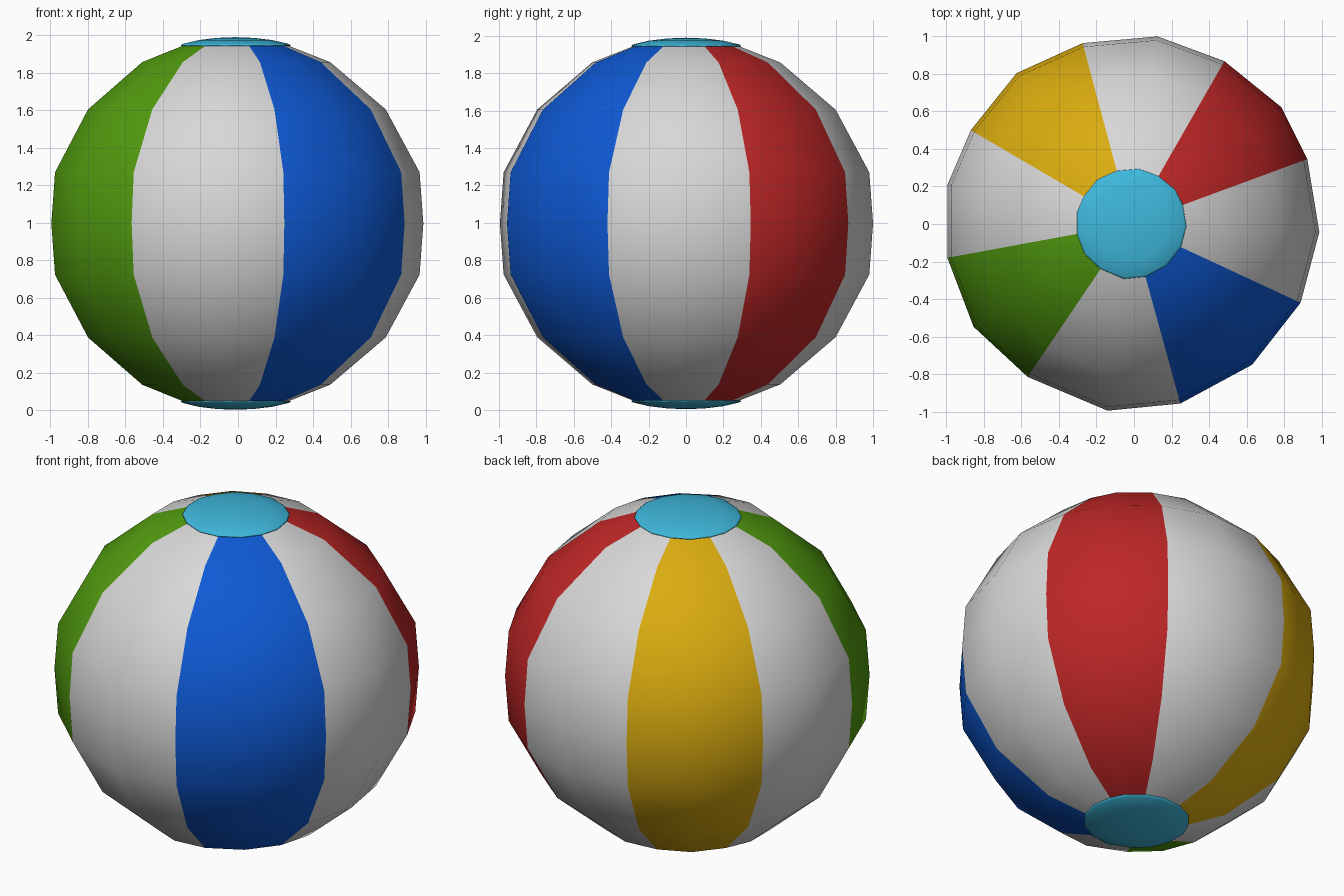
import bpy, bmesh

if "Cube" in bpy.data.objects:
    bpy.data.objects.remove(bpy.data.objects["Cube"])


def lin(c):
    c /= 255
    return c / 12.92 if c <= 0.04045 else ((c + 0.055) / 1.055) ** 2.4


def mat(name, r, g, b):
    m = bpy.data.materials.new(name)
    m.diffuse_color = (lin(r), lin(g), lin(b), 1)
    m.use_nodes = True
    m.node_tree.nodes["Principled BSDF"].inputs["Base Color"].default_value = m.diffuse_color
    return m


white = mat("white", 216, 216, 216)
red = mat("red", 190, 38, 38)
yellow = mat("yellow", 218, 172, 15)
green = mat("green", 82, 156, 15)
blue = mat("blue", 14, 89, 212)
cyan = mat("cyan", 62, 184, 220)

AX, CZ = -0.016, 0.997   # ball axis and centre height

# slightly uneven 16-sided equator, starting at the red panel's right edge
EQUATOR = [(.924, .346), (.785, .623), (.482, .868), (.125, 1.0),
           (-.274, .964), (-.626, .804), (-.87, .50), (-.995, .208),
           (-.995, -.18), (-.855, -.548), (-.567, -.815), (-.141, -.995),
           (.247, -.957), (.63, -.75), (.888, -.42), (.988, -.043)]


def lathe(name, profile, mats, rule, closed_end=None):
    """Stack scaled copies of the equator outline; optionally close to a pole."""
    bm = bmesh.new()
    rings = [[bm.verts.new((AX + (x - AX) * s, y * s, CZ + h)) for x, y in EQUATOR]
             for s, h in profile]
    n = len(EQUATOR)
    for a, b in zip(rings, rings[1:]):
        for i in range(n):
            j = (i + 1) % n
            bm.faces.new((a[i], a[j], b[j], b[i])).material_index = rule(i)
    if closed_end is not None:
        pole = bm.verts.new((AX, 0, CZ + closed_end))
        for i in range(n):
            bm.faces.new((rings[-1][i], rings[-1][(i + 1) % n], pole))
    if profile[0][1] > profile[-1][1] or (closed_end or 0) < 0:
        bmesh.ops.reverse_faces(bm, faces=bm.faces[:])
    for f in bm.faces:
        f.smooth = True
    me = bpy.data.meshes.new(name)
    bm.to_mesh(me)
    bm.free()
    for m in mats:
        me.materials.append(m)
    ob = bpy.data.objects.new(name, me)
    bpy.context.collection.objects.link(ob)
    return ob


# ball panels: every panel is two segments wide, colours alternate with white
half = [(.285, .947), (.505, .86), (.80, .608), (.98, .273)]
profile = [(s, -h) for s, h in half] + [(1, 0)] + half[::-1]
order = [1, 0, 2, 0, 3, 0, 4, 0]
lathe("ball_panels", profile, [white, red, yellow, green, blue],
      lambda i: order[i // 2])

# domed end discs with a thin rounded lip
for name, d in (("top_disc", 1), ("bottom_disc", -1)):
    lathe(name, [(s, d * h) for s, h in
                 ((.285, .944), (.294, .947), (.294, .951), (.285, .957),
                  (.2, .977), (.1, .989))],
          [cyan], lambda i: 0, d * .993)
